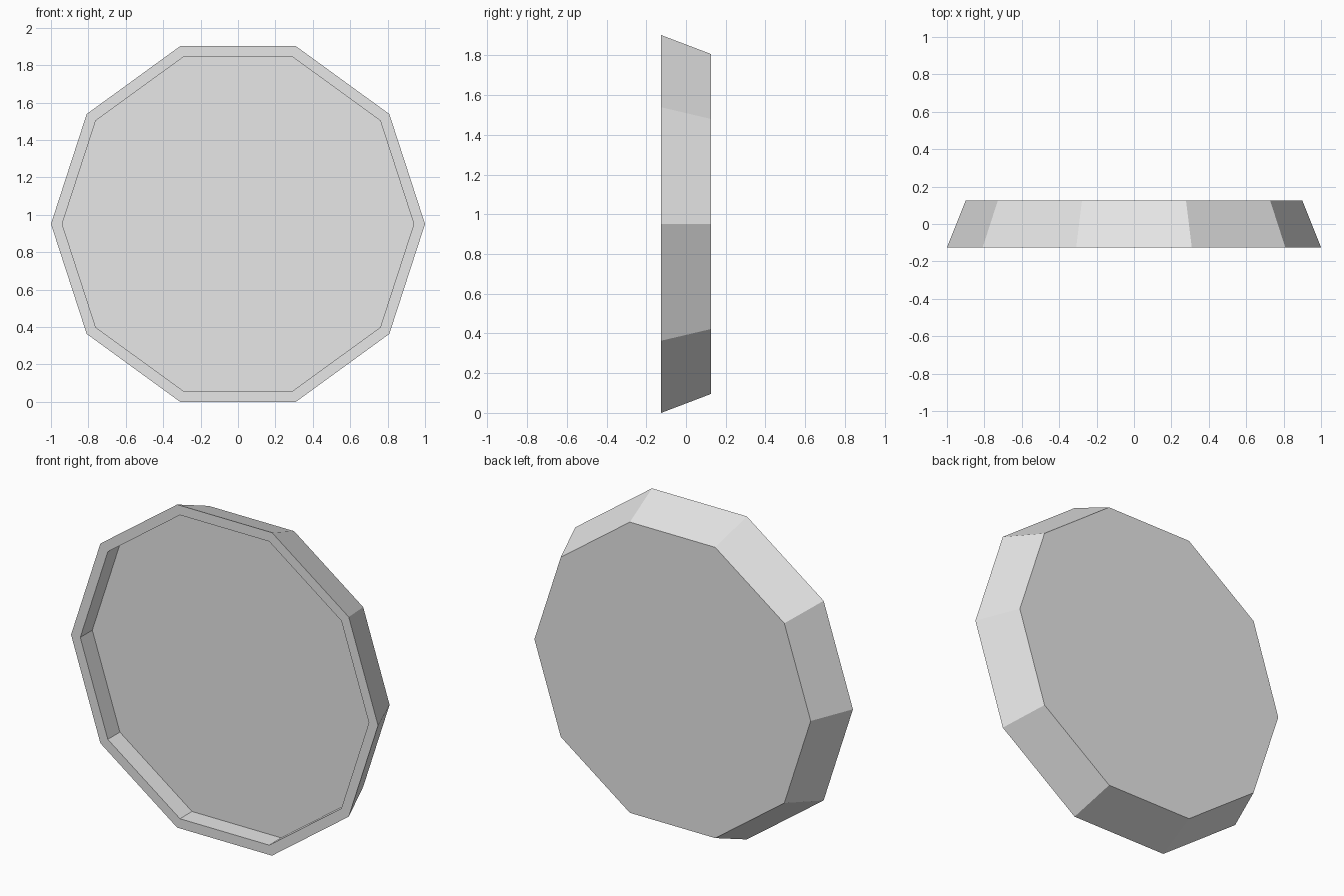
import bpy, bmesh, math

if "Cube" in bpy.data.objects:
    bpy.data.objects.remove(bpy.data.objects["Cube"])

SIDES = 10
CENTRE_Z = math.sin(math.radians(72))   # flat bottom edge rests on z = 0

# Single grey colour
grey = bpy.data.materials.new("light_grey")
grey.diffuse_color = (0.8, 0.8, 0.8, 1)
grey.use_nodes = True
grey.node_tree.nodes["Principled BSDF"].inputs["Base Color"].default_value = grey.diffuse_color


def ring(bm, radius, y):
    """Ten-sided ring of vertices facing the front."""
    return [bm.verts.new((radius * math.cos(math.tau * i / SIDES), y,
                          CENTRE_Z + radius * math.sin(math.tau * i / SIDES)))
            for i in range(SIDES)]


bm = bmesh.new()

# Profile from back plate, over the rim, into the recess floor
rings = [ring(bm, r, y) for r, y in
         [(0.90, 0.125), (1.0, -0.125), (0.94, -0.125), (0.94, -0.013)]]

# Tapered outer wall, flat rim and straight inner wall
for a, b in zip(rings, rings[1:]):
    for i in range(SIDES):
        j = (i + 1) % SIDES
        bm.faces.new((a[i], a[j], b[j], b[i]))

# Back plate and recess floor
bm.faces.new(rings[0])
bm.faces.new(rings[-1])
bmesh.ops.recalc_face_normals(bm, faces=bm.faces[:])

mesh = bpy.data.meshes.new("dish")
bm.to_mesh(mesh)
bm.free()
mesh.materials.append(grey)
dish = bpy.data.objects.new("dish", mesh)
bpy.context.collection.objects.link(dish)
